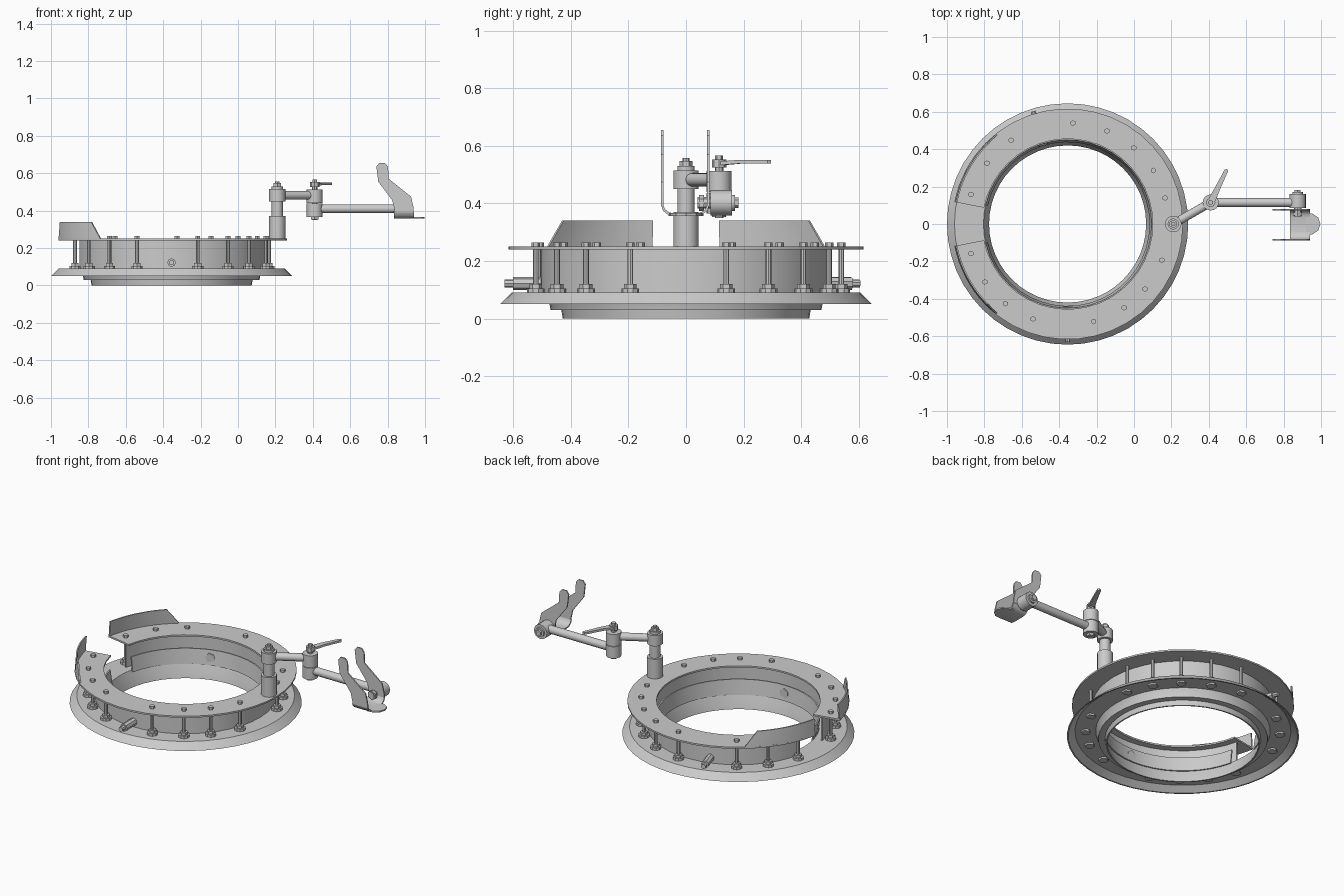
import bpy, bmesh, math
from mathutils import Vector, Matrix

if "Cube" in bpy.data.objects:
    bpy.data.objects.remove(bpy.data.objects["Cube"])

CX = -0.355  # ring centre on x


def finish(name, bm, angle=35):
    bmesh.ops.recalc_face_normals(bm, faces=bm.faces)
    me = bpy.data.meshes.new(name)
    bm.to_mesh(me)
    bm.free()
    ob = bpy.data.objects.new(name, me)
    bpy.context.collection.objects.link(ob)
    bpy.ops.object.select_all(action='DESELECT')
    ob.select_set(True)
    bpy.context.view_layer.objects.active = ob
    bpy.ops.object.shade_smooth_by_angle(angle=math.radians(angle))
    return ob


def sweep(name, profile, a0=0, a1=360, segs=40):
    """Sweep a closed (r, z) profile round the ring centre."""
    bm = bmesh.new()
    full = a1 - a0 >= 360
    rings = []
    for i in range(segs if full else segs + 1):
        a = math.radians(a0 + (a1 - a0) * i / segs)
        rings.append([bm.verts.new((CX + r * math.cos(a), r * math.sin(a), z)) for r, z in profile])
    pairs = list(zip(rings, rings[1:]))
    if full:
        pairs.append((rings[-1], rings[0]))
    n = len(profile)
    for p, q in pairs:
        for k in range(n):
            bm.faces.new((p[k], p[(k + 1) % n], q[(k + 1) % n], q[k]))
    if not full:
        bm.faces.new(rings[0])
        bm.faces.new(rings[-1])
    return finish(name, bm)


def rod(bm, p, q, r, segs=16, r2=None):
    """Add a capped cylinder from p to q."""
    p, q = Vector(p), Vector(q)
    d = q - p
    m = Matrix.Translation((p + q) / 2) @ Vector((0, 0, 1)).rotation_difference(d).to_matrix().to_4x4()
    bmesh.ops.create_cone(bm, cap_ends=True, segments=segs, radius1=r,
                          radius2=r if r2 is None else r2, depth=d.length, matrix=m)


def rods(name, items):
    bm = bmesh.new()
    for it in items:
        rod(bm, *it)
    return finish(name, bm)


def plate(name, outline, thickness):
    """Extrude a planar outline along the given vector."""
    bm = bmesh.new()
    f = bm.faces.new([bm.verts.new(p) for p in outline])
    g = bmesh.ops.extrude_face_region(bm, geom=[f])
    bmesh.ops.translate(bm, vec=thickness, verts=[v for v in g['geom'] if isinstance(v, bmesh.types.BMVert)])
    return finish(name, bm)


# Base flange with stepped lower lip
sweep("base_flange", [(.645, .05), (.605, .09), (.45, .09), (.428, .03), (.42, 0), (.428, 0),
                      (.433, .03), (.47, .03), (.475, .055), (.485, .08), (.60, .08), (.637, .05)], segs=48)
# Inner drum, outer wall and top plate, all open on the left
sweep("inner_drum", [(.438, .08), (.45, .17), (.458, .17), (.446, .08)], -167, 167)
sweep("outer_wall", [(.495, .085), (.495, .242), (.505, .242), (.505, .085)], -167, 167)
sweep("top_plate", [(.455, .24), (.455, .25), (.617, .25), (.617, .24)], -169, 169)

# Upright guards beside the left opening, with sloped far ends
for side, tag in ((1, "back"), (-1, "front")):
    bm = bmesh.new()
    prev = None
    N = 10
    for i in range(N + 1):
        t = i / N
        a0 = math.radians(180 - side * (11 + 41 * t))
        a1 = math.radians(180 - side * (11 + 34 * t))
        col = [bm.verts.new((CX + r * math.cos(a), r * math.sin(a), z))
               for r, a, z in ((.616, a0, .245), (.609, a1, .34), (.601, a1, .34), (.608, a0, .245))]
        if prev:
            for k in range(4):
                bm.faces.new((prev[k], prev[(k + 1) % 4], col[(k + 1) % 4], col[k]))
        else:
            bm.faces.new(col)
        prev = col
    bm.faces.new(prev)
    finish("guard_" + tag, bm)

# Bolts joining the flange and the top plate
for i, deg in enumerate((87, 67, 49, 32, 15, -21, -40, -56, -75, -110, -128, -145, -163, 163, 143, 124)):
    a = math.radians(deg)
    x, y = CX + .54 * math.cos(a), .54 * math.sin(a)
    rods(f"bolt_{i + 1}", [((x, y, .07), (x, y, .258), .01, 8),
                           ((x, y, .09), (x, y, .105), .031, 10),
                           ((x, y, .105), (x, y, .12), .022, 6),
                           ((x, y, .25), (x, y, .265), .015, 6),
                           ((x, y, .07), (x, y, .08), .028, 6)])

# Side clamps passing through the wall
for i, deg in enumerate((107, -90)):
    a = math.radians(deg)
    at = lambda r, z=.122: (CX + r * math.cos(a), r * math.sin(a), z)
    rods(f"side_clamp_{i + 1}", [(at(.46), at(.60), .023, 8), (at(.60), at(.63), .014, 8),
                                 (at(.44), at(.47), .03, 6)])

# Swivel post on the ring
P = (.21, 0)
J = (.41, .115)
up = lambda p, z: (p[0], p[1], z)
rods("swivel_post", [(up(P, .245), up(P, .37), .044), (up(P, .37), up(P, .46), .03),
                     (up(P, .45), up(P, .515), .044), (up(P, .515), up(P, .53), .03, 12),
                     (up(P, .53), up(P, .548), .022, 6), (up(P, .54), up(P, .557), .012, 8)])
# First arm and elbow joint
rods("first_arm", [(up(P, .482), up(J, .482), .023)])
rods("elbow_joint", [(up(J, .44), up(J, .512), .043), (up(J, .365), up(J, .437), .043),
                     (up(J, .35), up(J, .55), .015, 8), (up(J, .525), up(J, .553), .025, 8),
                     (up(J, .553), up(J, .567), .014, 6), (up(J, .352), up(J, .366), .024, 6)])
# Locking lever
lever = plate("locking_lever", [(.392, .124, .532), (.428, .106, .532), (.458, .18, .538), (.503, .283, .538),
                                (.497, .295, .538), (.484, .29, .538), (.43, .19, .538)], (0, 0, .013))
# Second arm and end joint across the cradle
rods("second_arm", [((.41, .115, .41), (.87, .115, .41), .024)])
rods("end_joint", [((.875, .085, .402), (.875, .16, .402), .044),
                   ((.875, .16, .402), (.875, .17, .402), .028, 12),
                   ((.875, .17, .402), (.875, .183, .402), .018, 6),
                   ((.875, .04, .402), (.875, .09, .402), .02, 8),
                   ((.875, .045, .402), (.875, .062, .402), .028, 6)])

# Forked cradle: two upright prongs, rounded bottom and front tongue
prong = [(.84, .39), (.825, .455), (.75, .555), (.74, .635), (.755, .655), (.785, .655), (.802, .635),
         (.806, .57), (.925, .475), (.938, .42), (.94, .39)]
for y, tag in ((-.087, "front"), (.073, "back")):
    plate("cradle_prong_" + tag, [(x, y, z) for x, z in prong], (0, .008, 0))
trough = [(-.087, .395), (-.08, .375), (-.063, .361), (-.04, .357), (.034, .357), (.057, .361), (.074, .375), (.081, .395),
          (.073, .395), (.067, .38), (.053, .369), (.034, .365), (-.04, .365), (-.059, .369), (-.073, .38), (-.079, .395)]
plate("cradle_bottom", [(.835, y, z) for y, z in trough], (.105, 0, 0))
plate("cradle_tongue", [(.92, -.06, .357), (.955, -.055, .357), (.985, -.035, .357), (.997, 0, .357),
                        (.985, .035, .357), (.955, .055, .357), (.92, .06, .357)], (0, 0, .009))
